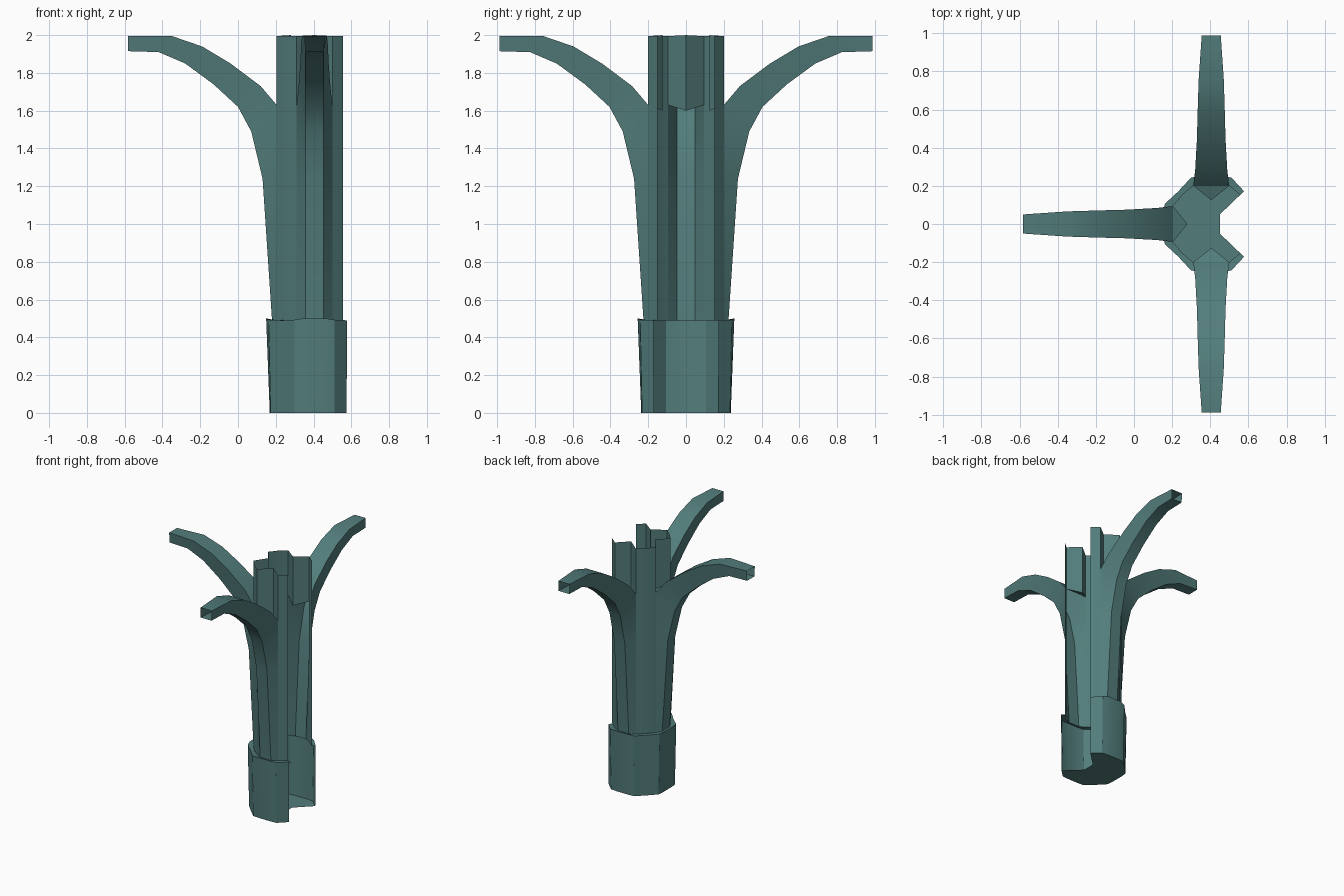
import bpy
import bmesh
from math import cos, sin, pi
from mathutils import Vector

if "Cube" in bpy.data.objects:
    bpy.data.objects.remove(bpy.data.objects["Cube"], do_unlink=True)

CENTRE = 0.405
ANGLES = [pi / 2, pi, 3 * pi / 2]      # three arms, the +x quarter stays open
RIM, TOP = 0.49, 1.995

teal = bpy.data.materials.new("muted_teal")
teal.use_nodes = True
teal.diffuse_color = (0.085, 0.205, 0.2, 1)
teal.node_tree.nodes["Principled BSDF"].inputs["Base Color"].default_value = teal.diffuse_color


def place(p, a):
    """Turn a (radial, sideways, height) point to the direction of an arm."""
    r, t, z = p
    return Vector((CENTRE + r * cos(a) - t * sin(a), r * sin(a) + t * cos(a), z))


def make_part(name, faces):
    bm = bmesh.new()
    for pts in faces:
        bm.faces.new([bm.verts.new(p) for p in pts])
    bmesh.ops.remove_doubles(bm, verts=bm.verts, dist=0.0005)
    bmesh.ops.recalc_face_normals(bm, faces=bm.faces)
    me = bpy.data.meshes.new(name)
    bm.to_mesh(me)
    bm.free()
    me.materials.append(teal)
    ob = bpy.data.objects.new(name, me)
    bpy.context.collection.objects.link(ob)
    bpy.ops.object.select_all(action="DESELECT")
    ob.select_set(True)
    bpy.context.view_layer.objects.active = ob
    bpy.ops.object.shade_smooth_by_angle(angle=0.44)


def strip(a, b):
    """Quads between two equally long rows of points."""
    return [(a[i], a[i + 1], b[i + 1], b[i]) for i in range(len(a) - 1)]


def flip(p):
    return (p[0], -p[1], p[2])


def mirrored(half):
    """Complete a half section that runs from one diagonal to the middle."""
    return [flip(p) for p in half] + half[::-1]


def turned(faces, a):
    return [[place(p, a) for p in f] for f in faces]


# Sleeve: tapered wall, narrow ledge and a notched floor
bottom = mirrored([(0.17, 0.17, 0), (0.232, 0.105, 0), (0.237, 0.055, 0)])
rim = mirrored([(0.172, 0.172, RIM), (0.242, 0.107, RIM + 0.003), (0.256, 0.06, 0.5)])
seat = mirrored([(0.152, 0.152, RIM), (0.2, 0.095, RIM), (0.225, 0.048, RIM)])
sleeve, floor = [], []
for a in ANGLES:
    sleeve += turned(strip(bottom, rim) + strip(rim, seat), a)
    floor += [place(p, a) for p in bottom]
floor += [place((0.045, t, 0), 0) for t in (-0.05, 0.05)]
make_part("lower_sleeve", sleeve + [floor])

# Stem: diagonal lobes, folded inward above each arm
LEVELS = [RIM, 1.24, 1.63, TOP]
lobe_mid = [(0.152, 0.152, z) for z in LEVELS]
lobe_edge = [(0.2, 0.094, z) for z in LEVELS]
fold = [(0.125, 0, 1.6), (0.125, 0, 2.0)]
half_stem = strip(lobe_mid, lobe_edge) + strip(lobe_edge[2:], fold)
stem = []
for a in ANGLES:
    stem += turned(half_stem + [[flip(p) for p in f] for f in half_stem], a)
make_part("stem_shell", stem)

# Arms: open hollow channels that curve outward
under = [(0.225, RIM), (0.275, 1.24), (0.335, 1.49), (0.405, 1.62), (0.535, 1.74),
         (0.685, 1.85), (0.825, 1.91), (0.988, 1.915)]
upper = [(0.2, RIM, 0.094), (0.2, 1.24, 0.094), (0.2, 1.63, 0.094), (0.285, 1.73, 0.084),
         (0.445, 1.85, 0.075), (0.595, 1.94, 0.071), (0.755, TOP, 0.066), (0.988, TOP, 0.05)]
under_edge = [(r, 0.048, z) for r, z in under]
upper_edge = [(r, t, z) for r, z, t in upper]
under_far = [flip(p) for p in under_edge]
upper_far = [flip(p) for p in upper_edge]
arm = strip(under_edge, under_far) + strip(upper_edge, under_edge) + strip(under_far, upper_far)
arm += strip(upper_edge[2:], upper_far[2:])
arm.append((upper_edge[2], upper_far[2], fold[0]))
for name, a in zip(("back_arm", "right_arm", "front_arm"), ANGLES):
    make_part(name, turned(arm, a))
